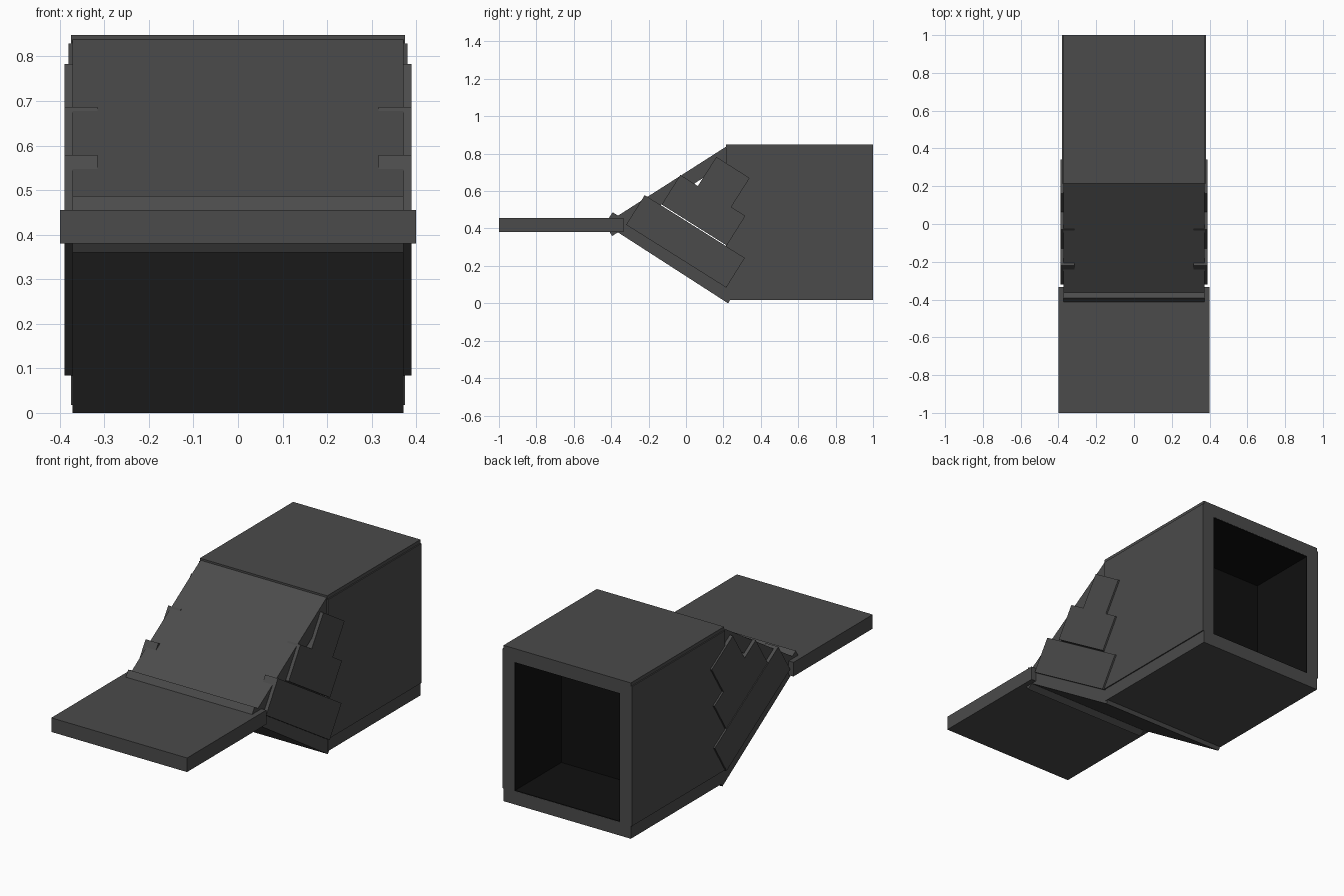
import bpy, bmesh
from mathutils import Vector

if "Cube" in bpy.data.objects:
    bpy.data.objects.remove(bpy.data.objects["Cube"])


def material(name, v):
    m = bpy.data.materials.new(name)
    m.diffuse_color = (v, v, v, 1)
    m.use_nodes = True
    m.node_tree.nodes["Principled BSDF"].inputs["Base Color"].default_value = m.diffuse_color
    return m


GREY = material("dark_grey", 0.07)
BLACK = material("interior_black", 0.005)


def prism(name, x0, x1, profile, mat=GREY):
    """Extrude a (y, z) profile from x0 to x1."""
    bm = bmesh.new()
    a = [bm.verts.new((x0, y, z)) for y, z in profile]
    b = [bm.verts.new((x1, y, z)) for y, z in profile]
    n = len(profile)
    bm.faces.new(a)
    bm.faces.new(b[::-1])
    for i in range(n):
        j = (i + 1) % n
        bm.faces.new((a[i], b[i], b[j], a[j]))
    bmesh.ops.recalc_face_normals(bm, faces=bm.faces[:])
    me = bpy.data.meshes.new(name)
    bm.to_mesh(me)
    bm.free()
    me.materials.append(mat)
    ob = bpy.data.objects.new(name, me)
    bpy.context.collection.objects.link(ob)
    return ob


def rect(y0, y1, z0, z1):
    return [(y0, z0), (y1, z0), (y1, z1), (y0, z1)]


def slant(start, end, thick, side):
    """Board profile from start to end, thickened to one side."""
    s, e = Vector(start), Vector(end)
    d = (e - s).normalized()
    n = Vector((-d.y, d.x)) * thick * side
    return [tuple(p) for p in (s, e, e + n, s + n)]


# Front shelf
prism("front_shelf", -0.4, 0.4, rect(-1, -0.333, 0.38, 0.455))

# Box: floor, roof and side walls
prism("box_floor", -0.375, 0.375, rect(0.22, 1, 0.018, 0.09))
prism("box_roof", -0.375, 0.375, rect(0.215, 1, 0.776, 0.848))

# Sloping boards that meet and cross at the shelf
prism("lower_slope", -0.372, 0.372, slant((0.225, 0.0), (-0.433, 0.424), 0.075, -1))
prism("upper_slope", -0.372, 0.372, slant((0.215, 0.838), (-0.435, 0.423), 0.075, 1))

# Side walls and stepped side boards, left and right
boards = [((-0.32, 0.42), (0.215, 0.084)),
          ((-0.13, 0.528), (0.218, 0.309)),
          ((0.062, 0.625), (0.24, 0.512))]
for tag, s in (("left", -1), ("right", 1)):
    prism("side_wall_" + tag, s * 0.31, s * 0.381, rect(0.215, 1, 0.086, 0.829))
    for i, (p, q) in enumerate(boards):
        prism(f"side_board_{tag}_{i + 1}", s * 0.315, s * 0.39, slant(p, q, 0.187, 1))

# Black lining and end panel of the rear recess
prism("recess_floor", -0.31, 0.31, rect(0.61, 0.999, 0.088, 0.093), BLACK)
prism("recess_ceiling", -0.31, 0.31, rect(0.61, 0.999, 0.773, 0.778), BLACK)
for tag, s in (("left", -1), ("right", 1)):
    prism("recess_wall_" + tag, s * 0.307, s * 0.312, rect(0.61, 0.999, 0.09, 0.776), BLACK)
prism("recess_end_panel", -0.312, 0.312, rect(0.602, 0.61, 0.088, 0.778), BLACK)
